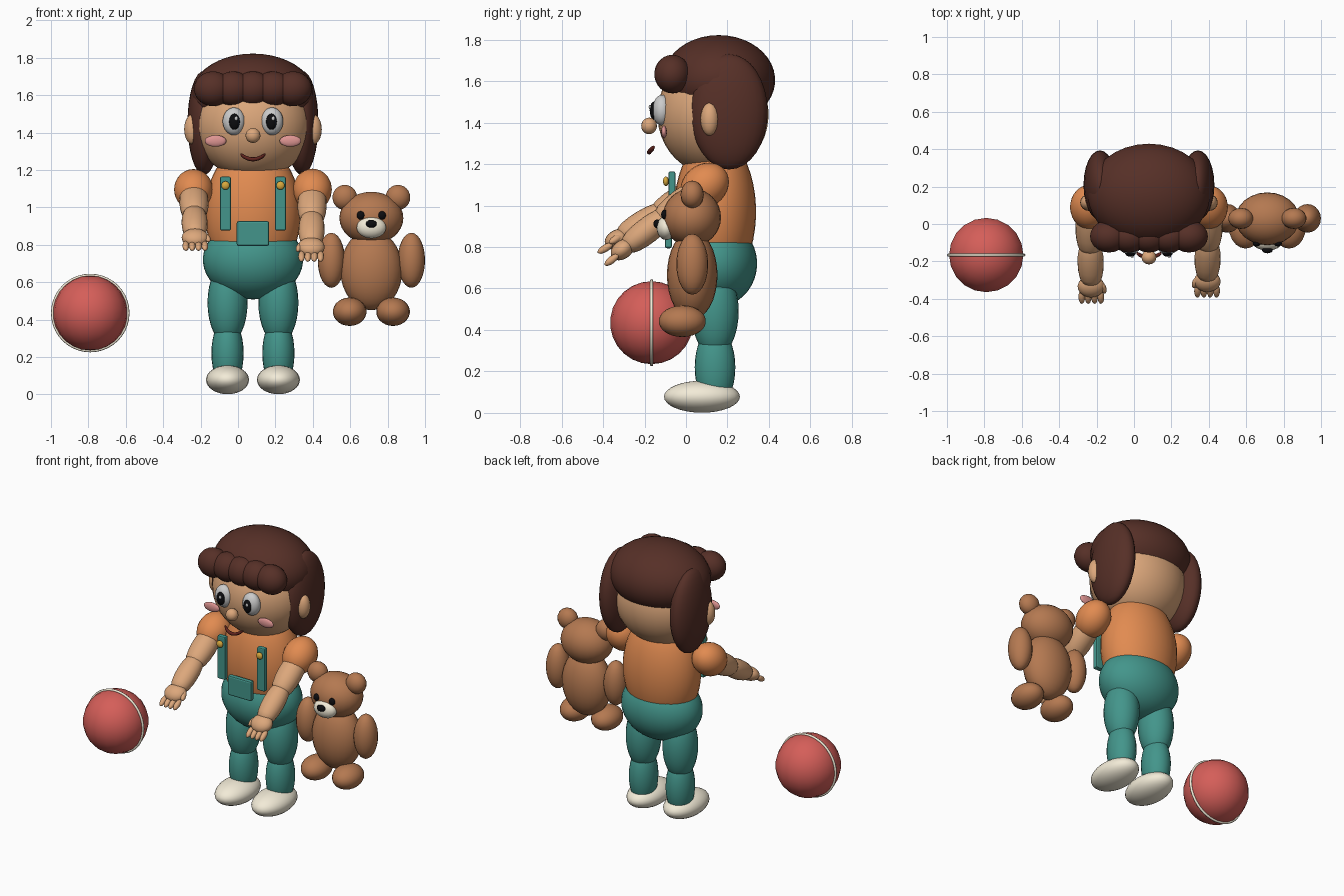
import bpy, bmesh, math
from mathutils import Vector, Matrix

if "Cube" in bpy.data.objects:
    bpy.data.objects.remove(bpy.data.objects["Cube"])

CX = 0.08   # child centre line
TX = 0.713  # toy bear centre line

COLOURS = {  # as seen on screen, turned to linear below
    "skin": (0.86, 0.65, 0.48), "hair": (0.34, 0.20, 0.17), "shirt": (0.88, 0.54, 0.32),
    "teal": (0.27, 0.58, 0.54), "cream": (0.95, 0.92, 0.84), "white": (0.98, 0.98, 0.97),
    "black": (0.08, 0.08, 0.09), "blush": (0.87, 0.58, 0.57), "lips": (0.38, 0.16, 0.14),
    "gold": (0.85, 0.66, 0.25), "fur": (0.70, 0.47, 0.32), "red": (0.83, 0.37, 0.35),
}
MATS = {}
for key, rgb in COLOURS.items():
    MATS[key] = bpy.data.materials.new(key)
    MATS[key].diffuse_color = (*[c ** 2.2 for c in rgb], 1)


def finish(bm, name, mat, smooth=True):
    bmesh.ops.recalc_face_normals(bm, faces=bm.faces)
    me = bpy.data.meshes.new(name)
    bm.to_mesh(me)
    bm.free()
    if smooth:
        me.shade_smooth()
    me.materials.append(MATS[mat])
    ob = bpy.data.objects.new(name, me)
    bpy.context.collection.objects.link(ob)
    return ob


def blob(name, mat, loc, radii, seg=24, axis=None):
    """Ellipsoid; axis optionally turns its local z."""
    bm = bmesh.new()
    bmesh.ops.create_uvsphere(bm, u_segments=seg, v_segments=max(8, seg * 2 // 3), radius=1)
    bmesh.ops.scale(bm, vec=radii, verts=bm.verts)
    ob = finish(bm, name, mat)
    ob.location = loc
    if axis is not None:
        ob.rotation_euler = Vector(axis).to_track_quat('Z', 'Y').to_euler()
    return ob


def limb(name, mat, p, q, sx, sy, seg=20):
    """Barrel-shaped limb section between two joints."""
    p, q = Vector(p), Vector(q)
    d = q - p
    rot = d.to_track_quat('Z', 'Y')
    bm = bmesh.new()
    rings = []
    for r, t in BARREL:
        rings.append([bm.verts.new(p + rot @ Vector((r * sx * math.cos(a), r * sy * math.sin(a), t * d.length)))
                      for a in (2 * math.pi * i / seg for i in range(seg))])
    for lo, hi in zip(rings, rings[1:]):
        for i in range(seg):
            j = (i + 1) % seg
            bm.faces.new((lo[i], lo[j], hi[j], hi[i]))
    bm.faces.new(rings[0][::-1])
    bm.faces.new(rings[-1])
    return finish(bm, name, mat)


def slab(name, mat, loc, size, bev):
    bm = bmesh.new()
    bmesh.ops.create_cube(bm, size=1)
    bmesh.ops.scale(bm, vec=size, verts=bm.verts)
    bmesh.ops.bevel(bm, geom=bm.edges[:], offset=bev, segments=2, profile=0.5, affect='EDGES')
    ob = finish(bm, name, mat, False)
    ob.location = loc


BARREL = [(0.45, 0), (0.70, 0.05), (0.86, 0.15), (0.97, 0.32), (1.0, 0.5),
          (0.97, 0.68), (0.86, 0.85), (0.70, 0.95), (0.45, 1)]

# Trunk: shirt and trousers, meeting flush at the waist
blob("shirt", "shirt", (CX, 0.14, 0.97), (0.256, 0.198, 0.37), 32)
blob("trousers", "teal", (CX, 0.14, 0.72), (0.268, 0.203, 0.212), 32)

# Head, face and hair
blob("head", "skin", (CX, 0.13, 1.44), (0.31, 0.268, 0.29), 32)
blob("hair_cap", "hair", (CX, 0.158, 1.605), (0.328, 0.272, 0.217), 32)
blob("nose", "skin", (CX, -0.178, 1.384), (0.04, 0.038, 0.04), 16)
for i in range(5):
    blob("fringe_curl", "hair", (CX - 0.214 + 0.107 * i, -0.066, 1.634), (0.102, 0.087, 0.093), 20)

bm = bmesh.new()  # smiling mouth
rings = []
for i in range(13):
    u = i / 6 - 1
    c = Vector((CX + 0.066 * u, -0.178 + 0.022 * u * u, 1.257 + 0.026 * u * u))
    r = 0.011 if abs(u) < 0.99 else 0.006
    rings.append([bm.verts.new(c + Vector((0, r * math.cos(a), r * math.sin(a))))
                  for a in (math.pi * k / 4 for k in range(8))])
for lo, hi in zip(rings, rings[1:]):
    for k in range(8):
        bm.faces.new((lo[k], lo[(k + 1) % 8], hi[(k + 1) % 8], hi[k]))
bm.faces.new(rings[0])
bm.faces.new(rings[-1])
finish(bm, "mouth", "lips")

# Parts repeated on both sides of the child
for s in (-1, 1):
    blob("side_hair", "hair", (CX + s * 0.262, 0.208, 1.452), (0.088, 0.186, 0.278))
    blob("ear", "skin", (CX + s * 0.322, 0.115, 1.417), (0.046, 0.045, 0.081), 16)
    blob("eye", "white", (CX + s * 0.102, -0.116, 1.46), (0.06, 0.046, 0.074), 20)
    blob("pupil", "black", (CX + s * 0.099, -0.155, 1.458), (0.029, 0.02, 0.043), 16)
    blob("eye_glint", "white", (CX + s * 0.099 + 0.009, -0.174, 1.475), (0.009, 0.006, 0.011), 10)
    blob("cheek", "blush", (CX + s * 0.2, -0.106, 1.355), (0.058, 0.014, 0.031), 16)
    slab("strap", "teal", (CX + s * 0.147, -0.068, 1.02), (0.058, 0.034, 0.288), 0.008)
    blob("button", "gold", (CX + s * 0.147, -0.097, 1.117), (0.023, 0.014, 0.023), 14)

    # Legs and shoes
    x = CX + s * 0.136
    blob("upper_leg", "teal", (x, 0.14, 0.49), (0.107, 0.114, 0.22))
    blob("lower_leg", "teal", (x, 0.14, 0.22), (0.086, 0.098, 0.195))
    blob("shoe", "cream", (x, 0.077, 0.078), (0.115, 0.183, 0.077))

    # Arms reaching forward, each at its own height
    sx = CX + s * 0.318
    shoulder = Vector((sx, 0.10, 1.10))
    if s < 0:
        wrist = Vector((-0.23, -0.30, 0.858))
    else:
        wrist = Vector((0.392, -0.275, 0.812))
    elbow = shoulder.lerp(wrist, 0.55)
    d = (wrist - shoulder).normalized()
    blob("sleeve", "shirt", (sx, 0.09, 1.095), (0.104, 0.104, 0.124), axis=d)
    limb("upper_arm", "skin", shoulder, elbow + d * 0.035, 0.078, 0.072)
    limb("forearm", "skin", elbow - d * 0.03, wrist + d * 0.02, 0.07, 0.063)
    palm = wrist + d * 0.04
    blob("hand", "skin", palm, (0.072, 0.045, 0.062), 20, axis=d)
    for k in range(4):
        tip = palm + d * 0.065 + Vector((0.034 * (k - 1.5), 0, -0.01))
        blob("finger", "skin", tip, (0.018, 0.018, 0.042), 12, axis=d)
    blob("thumb", "skin", palm + Vector((-s * 0.062, -0.005, 0.0)), (0.018, 0.018, 0.038), 12,
         axis=d + Vector((-s * 0.35, 0, 0)))

slab("pocket", "teal", (CX, -0.085, 0.86), (0.174, 0.034, 0.132), 0.01)

# Toy bear
blob("bear_body", "fur", (TX, 0.03, 0.665), (0.166, 0.122, 0.215))
blob("bear_head", "fur", (TX, 0.028, 0.943), (0.171, 0.141, 0.14))
blob("bear_muzzle", "cream", (TX, -0.095, 0.892), (0.08, 0.047, 0.058), 18)
blob("bear_nose", "black", (TX, -0.139, 0.912), (0.03, 0.018, 0.021), 14)
for s in (-1, 1):
    blob("bear_ear", "fur", (TX + s * 0.142, 0.03, 1.053), (0.067, 0.056, 0.067), 18)
    blob("bear_eye", "black", (TX + s * 0.057, -0.104, 0.957), (0.021, 0.016, 0.023), 12)
    blob("bear_arm", "fur", (TX + s * 0.214, 0.03, 0.717), (0.073, 0.077, 0.147), 20)
    blob("bear_foot", "fur", (TX + s * 0.116, -0.018, 0.442), (0.09, 0.114, 0.076), 20)

# Ball with its pale band
blob("ball", "red", (-0.79, -0.166, 0.435), (0.2, 0.2, 0.2), 20)
bpy.ops.mesh.primitive_torus_add(major_segments=40, minor_segments=8, major_radius=0.202,
                                 minor_radius=0.008, location=(-0.79, -0.166, 0.435),
                                 rotation=(math.pi / 2, 0, 0))
band = bpy.context.object
band.name = "ball_band"
band.data.materials.append(MATS["cream"])
band.data.shade_smooth()

for m in bpy.data.materials:
    if m.users and not m.is_grease_pencil:
        m.use_nodes = True
        m.node_tree.nodes["Principled BSDF"].inputs["Base Color"].default_value = m.diffuse_color
